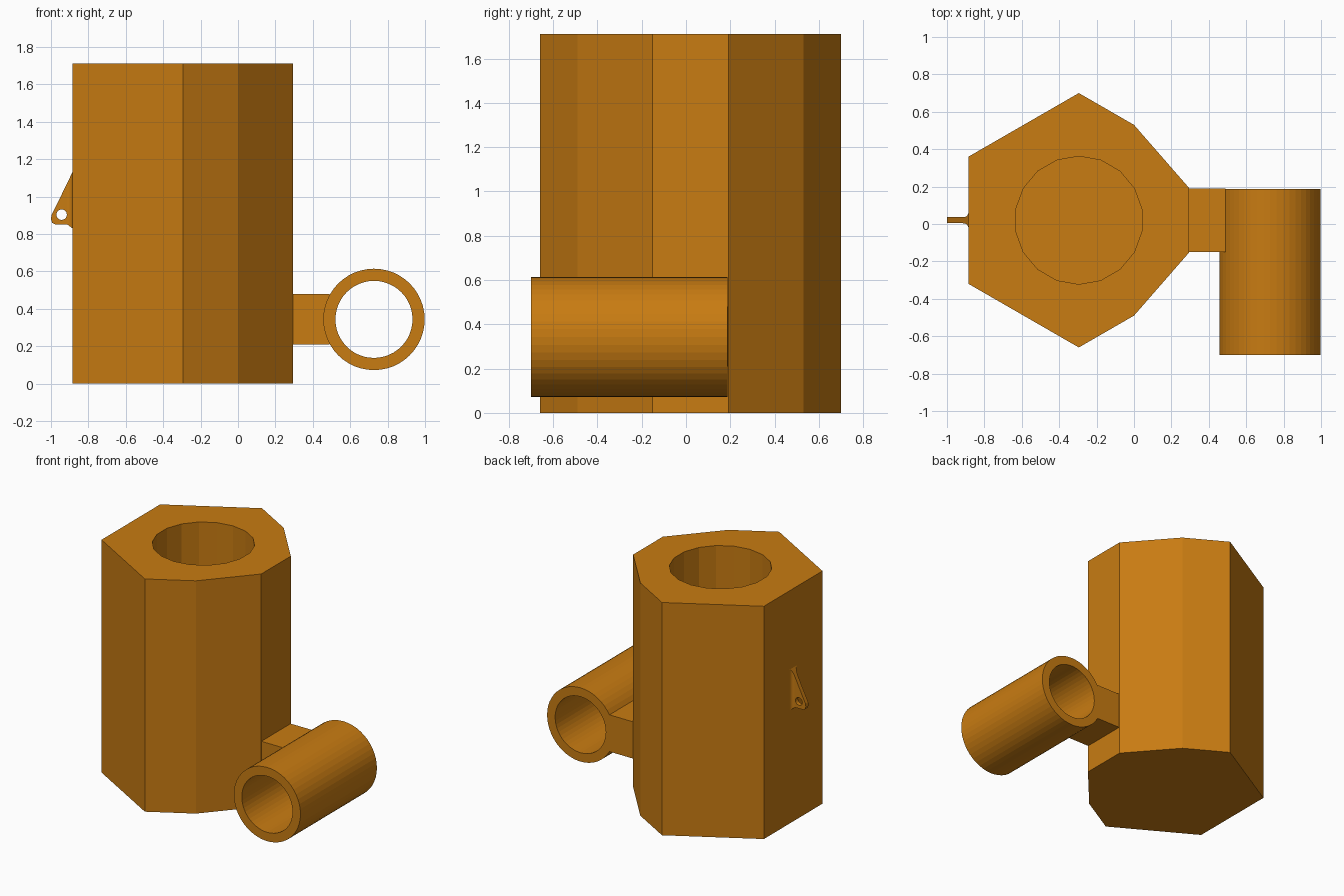
import bpy, bmesh, math

default = bpy.data.objects.get("Cube")
if default:
    bpy.data.objects.remove(default, do_unlink=True)

amber = bpy.data.materials.new("amber plastic")
amber.use_nodes = True
COLOR = (0.58, 0.20, 0.006, 1.0)
amber.diffuse_color = COLOR
bsdf = next(n for n in amber.node_tree.nodes if n.type == 'BSDF_PRINCIPLED')
bsdf.inputs["Base Color"].default_value = COLOR


def prism(name, profile, low, high, axis='Z'):
    """Extrude a 2D profile: (x, y) along Z, or (x, z) along Y."""
    def place(p, h):
        return (p[0], p[1], h) if axis == 'Z' else (p[0], h, p[1])
    bm = bmesh.new()
    a = [bm.verts.new(place(p, low)) for p in profile]
    b = [bm.verts.new(place(p, high)) for p in profile]
    bm.faces.new(a)
    bm.faces.new(b)
    n = len(profile)
    for i in range(n):
        j = (i + 1) % n
        bm.faces.new((a[i], a[j], b[j], b[i]))
    bmesh.ops.recalc_face_normals(bm, faces=bm.faces)
    mesh = bpy.data.meshes.new(name)
    bm.to_mesh(mesh)
    bm.free()
    mesh.materials.append(amber)
    obj = bpy.data.objects.new(name, mesh)
    bpy.context.collection.objects.link(obj)
    return obj


def circle(cx, cy, r, n, start=0.0):
    return [(cx + r * math.cos(start + 2 * math.pi * i / n),
             cy + r * math.sin(start + 2 * math.pi * i / n)) for i in range(n)]


def cut(obj, cutter):
    """Subtract the cutter from the object, then discard it."""
    mod = obj.modifiers.new("cut", 'BOOLEAN')
    mod.operation = 'DIFFERENCE'
    mod.solver = 'EXACT'
    mod.object = cutter
    bpy.context.view_layer.objects.active = obj
    bpy.ops.object.modifier_apply(modifier=mod.name)
    bpy.data.objects.remove(cutter, do_unlink=True)


# Faceted holder body, symmetric about y = MID, with a blind round well
MID = 0.02
HEIGHT = 1.71
FLOOR = 0.17
half = [(-0.885, 0.34), (-0.295, 0.68), (0.0, 0.51), (0.295, 0.172)]
outline = [(x, MID + y) for x, y in half] + [(x, MID - y) for x, y in reversed(half)]
body = prism("holder_body", outline, 0.0, HEIGHT)
cut(body, prism("well_cutter", circle(-0.295, MID, 0.342, 18, math.pi / 2),
                FLOOR, HEIGHT + 0.2))

# Open side tube running front to back
TUBE = (0.727, 0.343)
tube = prism("side_tube", circle(*TUBE, 0.271, 48), -0.70, 0.187, 'Y')
cut(tube, prism("bore_cutter", circle(*TUBE, 0.206, 48), -0.9, 0.4, 'Y'))

# Arm joining the tube to the body
prism("tube_arm", [(0.28, 0.21), (0.489, 0.21), (0.489, 0.48), (0.28, 0.48)],
      -0.15, 0.19, 'Y')

# Triangular lug with an eyelet
lug = prism("lug", [(-0.875, 1.15), (-0.997, 0.90), (-1.0, 0.88), (-0.994, 0.86),
                    (-0.978, 0.851), (-0.875, 0.851)], 0.005, 0.037, 'Y')
cut(lug, prism("eyelet_cutter", circle(-0.943, 0.903, 0.028, 24), -0.2, 0.2, 'Y'))

# Concave fillet where the lug meets the body
R = 0.028
arc = [(-0.885 - R + R * math.sin(t), 0.016 + R - R * math.cos(t))
       for t in [math.pi / 2 * i / 5 for i in range(6)]]
flare = [(x, MID + y) for x, y in arc] + [(x, MID - y) for x, y in reversed(arc)]
fillet = prism("lug_fillet", flare, 0.0, 1.0)
for v in fillet.data.vertices:
    reach = v.co.x + 0.885          # zero at the body, negative outward
    if v.co.z > 0.5:
        v.co.z = 1.13 + 2.05 * reach
    else:
        v.co.z = 0.83 - 0.75 * reach
